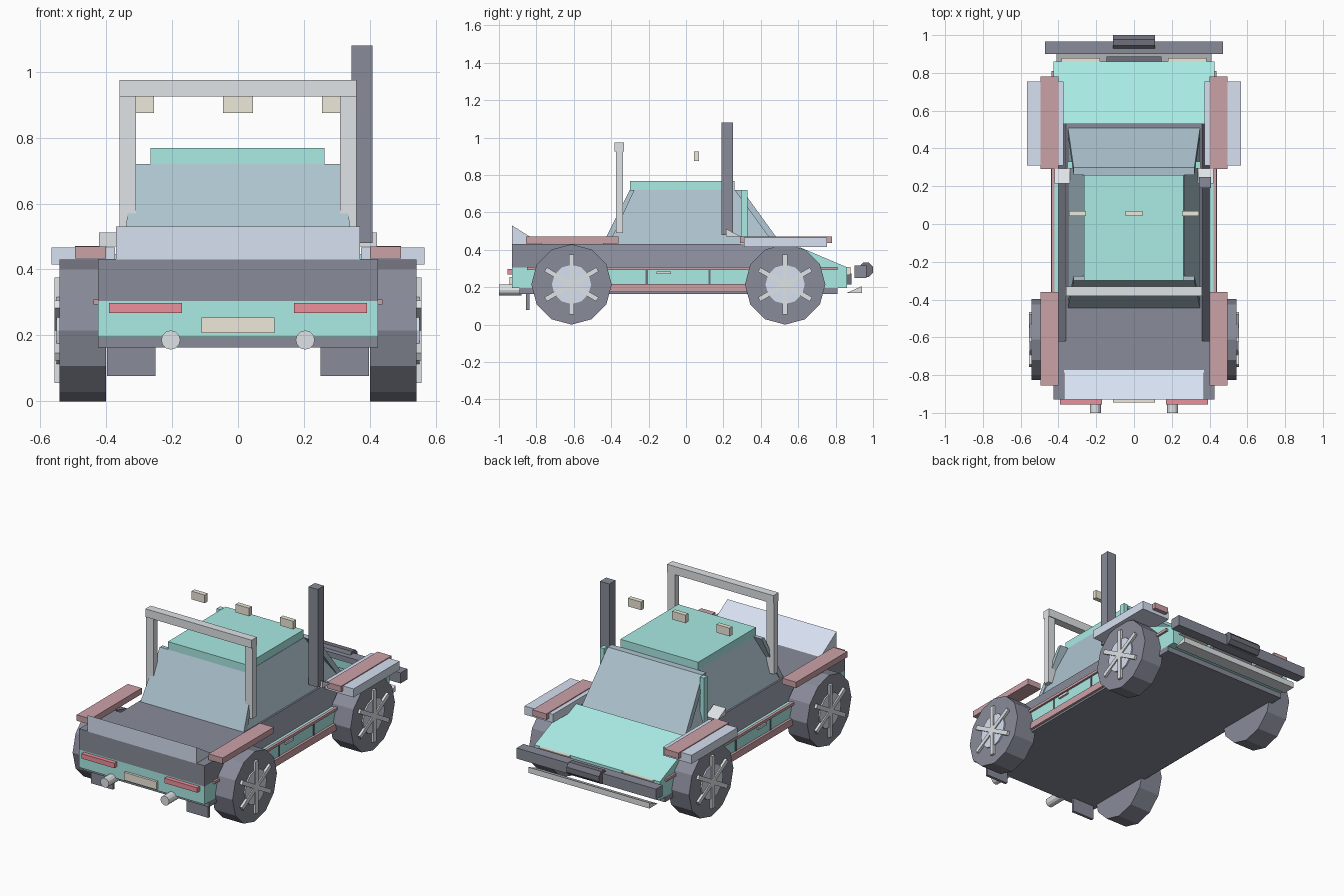
import bpy, bmesh, math
from mathutils import Matrix

if "Cube" in bpy.data.objects:
    bpy.data.objects.remove(bpy.data.objects["Cube"])

COL = {
    'teal': (0.40, 0.83, 0.78), 'dark': (0.25, 0.26, 0.32), 'black': (0.16, 0.16, 0.20),
    'glass': (0.42, 0.55, 0.62), 'maroon': (0.60, 0.36, 0.39), 'red': (0.85, 0.28, 0.33),
    'blue': (0.68, 0.75, 0.88), 'grey': (0.74, 0.77, 0.79), 'cream': (0.85, 0.81, 0.70),
}
MATS = {}
for k, c in COL.items():
    MATS[k] = bpy.data.materials.new(k + "_paint")
    MATS[k].diffuse_color = (*c, 1)


def finish(name, bm, col):
    bmesh.ops.recalc_face_normals(bm, faces=bm.faces)
    me = bpy.data.meshes.new(name)
    bm.to_mesh(me)
    bm.free()
    me.materials.append(MATS[col])
    ob = bpy.data.objects.new(name, me)
    bpy.context.collection.objects.link(ob)
    return ob


def box(name, col, x, y, z, rot=None):
    """Box from (min, max) ranges; rot turns it about its centre around x."""
    bm = bmesh.new()
    bmesh.ops.create_cube(bm, size=1)
    bmesh.ops.scale(bm, vec=(x[1] - x[0], y[1] - y[0], z[1] - z[0]), verts=bm.verts)
    if rot:
        bmesh.ops.rotate(bm, matrix=Matrix.Rotation(rot, 3, 'X'), verts=bm.verts)
    bmesh.ops.translate(bm, vec=(sum(x) / 2, sum(y) / 2, sum(z) / 2), verts=bm.verts)
    return finish(name, bm, col)


def prism(name, col, pts, cx=0):
    """Side profile of (y, z, half width) points, closed across x."""
    bm = bmesh.new()
    a = [bm.verts.new((cx - w, y, z)) for y, z, w in pts]
    b = [bm.verts.new((cx + w, y, z)) for y, z, w in pts]
    bm.faces.new(a)
    bm.faces.new(b)
    n = len(pts)
    for i in range(n):
        j = (i + 1) % n
        bm.faces.new((a[i], a[j], b[j], b[i]))
    return finish(name, bm, col)


def cyl(name, col, c, r, length, n, axis, phase=0):
    bm = bmesh.new()
    bmesh.ops.create_cone(bm, cap_ends=True, segments=n, radius1=r, radius2=r, depth=length)
    m = Matrix.Rotation(phase, 3, 'Z')
    m = Matrix.Rotation(math.pi / 2, 3, 'Y' if axis == 'X' else 'X') @ m
    bmesh.ops.rotate(bm, matrix=m, verts=bm.verts)
    bmesh.ops.translate(bm, vec=c, verts=bm.verts)
    return finish(name, bm, col)


def pair(name, col, x, y, z, rot=None):
    box("right_" + name, col, x, y, z, rot)
    box("left_" + name, col, (-x[1], -x[0]), y, z, rot)


# body shell
box("underbody", 'dark', (-.425, .425), (-.89, .81), (.163, .197))
box("lower_body", 'teal', (-.425, .425), (-.93, .86), (.195, .305))
box("rear_upper_body", 'dark', (-.425, .425), (-.93, -.62), (.305, .432))
prism("middle_upper_body", 'dark', [(-.62, .305, .40), (.53, .305, .40), (.53, .432, .36), (-.62, .432, .36)])
prism("hood", 'teal', [(.53, .30, .425), (.86, .30, .425), (.86, .307, .425), (.53, .447, .425)])
prism("rear_spoiler", 'blue', [(-.93, .43, .37), (-.77, .43, .37), (-.93, .53, .37)])

# cabin
prism("cabin_glass", 'glass', [(-.44, .43, .35), (.50, .43, .35), (.295, .72, .265), (-.295, .72, .265)])
prism("windshield", 'glass', [(.51, .43, .35), (.30, .72, .32), (.26, .72, .32), (.47, .43, .35)])
prism("rear_window", 'glass', [(-.445, .43, .35), (-.30, .72, .32), (-.275, .72, .32), (-.41, .43, .35)])
box("roof", 'teal', (-.265, .263), (-.30, .26), (.72, .768))
pair("windshield_pillar", 'teal', (.325, .352), (.295, .33), (.43, .72))

# trim and doors
pair("side_stripe", 'maroon', (.42, .438), (-.85, .81), (.293, .309))
pair("sill", 'maroon', (.41, .44), (-.45, .38), (.175, .217))
for i, y in enumerate((-.21, .125)):
    pair("door_seam_%d" % i, 'black', (.42, .429), (y - .006, y + .006), (.217, .293))
pair("door_handle", 'grey', (.42, .437), (-.158, -.08), (.27, .285))

# fenders
pair("rear_fender", 'maroon', (.40, .495), (-.855, -.36), (.434, .47))
pair("front_fender_top", 'maroon', (.40, .495), (.29, .78), (.436, .472))
pair("front_fender", 'blue', (.373, .566), (.31, .755), (.415, .467))

# wheels
for sx, side in ((1, "right"), (-1, "left")):
    for y, end in ((-.612, "rear"), (.53, "front")):
        nm = "%s_%s_" % (end, side)
        cyl(nm + "tire", 'dark', (sx * .471, y, .215), .215, .142, 12, 'X')
        cyl(nm + "hub", 'blue', (sx * .51, y, .215), .105, .08, 12, 'X')
        for k in range(3):
            xs = sorted((sx * .54, sx * .557))
            box(nm + "spoke_%d" % k, 'grey', xs, (y - .013, y + .013), (.055, .375), k * math.pi / 3 or None)

# roll bar, roof lights, snorkel
pair("roll_bar_leg", 'grey', (.31, .36), (-.375, -.337), (.49, .93))
box("roll_bar_top", 'grey', (-.36, .36), (-.382, -.332), (.925, .975))
for i, x in enumerate((-.3, 0, .3)):
    box("roof_light_%d" % i, 'cream', (x - .045, x + .045), (.042, .07), (.875, .925))
box("snorkel", 'dark', (.345, .408), (.19, .25), (.48, 1.08))

# mirrors
for sx in (1, -1):
    prism("%s_mirror" % ("right" if sx > 0 else "left"), 'grey',
          [(.215, .47, .042), (.295, .47, .042), (.215, .512, .042)], sx * .38)

# front end
box("front_bumper", 'dark', (-.472, .472), (.90, .965), (.25, .315))
cyl("winch", 'black', (0, .962, .293), .041, .22, 8, 'X', math.pi / 8)
pair("headlight", 'cream', (.18, .385), (.85, .88), (.265, .308))
box("grille", 'black', (-.145, .145), (.85, .886), (.215, .273))
prism("skid_plate", 'grey', [(.86, .17, .41), (.94, .17, .41), (.94, .205, .41)])

# rear end
pair("tail_light", 'red', (.17, .392), (-.955, -.925), (.268, .298))
box("plate", 'cream', (-.11, .11), (-.945, -.925), (.207, .255))
for sx in (1, -1):
    cyl("%s_exhaust" % ("right" if sx > 0 else "left"), 'grey', (sx * .204, -.94, .186), .029, .12, 12, 'Y')
pair("mudflap", 'dark', (.25, .397), (-.855, -.838), (.077, .19))

for m in bpy.data.materials:
    if m.users and not m.is_grease_pencil:
        m.use_nodes = True
        m.node_tree.nodes["Principled BSDF"].inputs["Base Color"].default_value = m.diffuse_color
